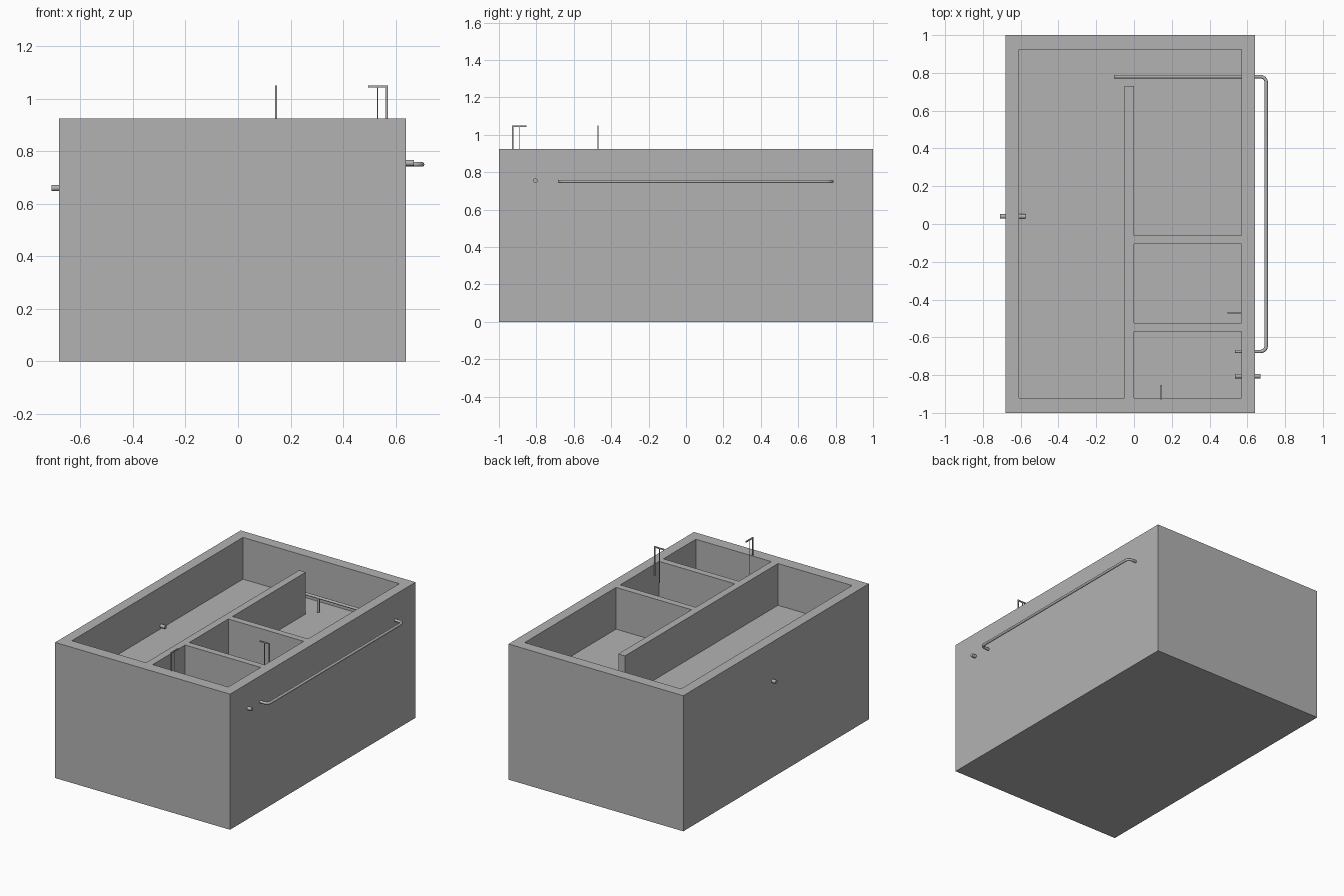
import bpy, bmesh, math
from mathutils import Vector

old = bpy.data.objects.get("Cube")
if old:
    bpy.data.objects.remove(old)

grey = bpy.data.materials.new("plain_grey")
grey.use_nodes = True
grey.diffuse_color = (0.45, 0.45, 0.45, 1)
grey.node_tree.nodes["Principled BSDF"].inputs["Base Color"].default_value = (0.45, 0.45, 0.45, 1)

TOP, FLOOR = 0.925, 0.64


def add_object(name, mesh):
    mesh.materials.clear()
    mesh.materials.append(grey)
    obj = bpy.data.objects.new(name, mesh)
    bpy.context.collection.objects.link(obj)
    return obj


# Tank: a block with one wide basin, an open return channel and two closed chambers
pockets = [(-0.61, -0.05, -0.92, 0.925), (-0.05, 0.0, 0.73, 0.925),
           (0.0, 0.57, -0.06, 0.925), (0.0, 0.57, -0.525, -0.105),
           (0.0, 0.57, -0.92, -0.57)]
xs = [-0.68, -0.61, -0.05, 0.0, 0.57, 0.64]
ys = [-1, -0.92, -0.57, -0.525, -0.105, -0.06, 0.73, 0.925, 1]
nx, ny = len(xs) - 1, len(ys) - 1


def height(i, j):
    if not (0 <= i < nx and 0 <= j < ny):
        return 0.0
    cx, cy = (xs[i] + xs[i + 1]) / 2, (ys[j] + ys[j + 1]) / 2
    inside = any(a < cx < b and c < cy < d for a, b, c, d in pockets)
    return FLOOR if inside else TOP


bm = bmesh.new()


def quad(*points):
    bm.faces.new([bm.verts.new(p) for p in points])


def wall(p, q, z0, z1):
    if z0 != z1:
        quad((*p, z0), (*q, z0), (*q, z1), (*p, z1))


for i in range(-1, nx):
    for j in range(-1, ny):
        h = height(i, j)
        if i >= 0 and j >= 0:
            for z in (h, 0.0):
                quad((xs[i], ys[j], z), (xs[i + 1], ys[j], z),
                     (xs[i + 1], ys[j + 1], z), (xs[i], ys[j + 1], z))
        if j >= 0:
            wall((xs[i + 1], ys[j]), (xs[i + 1], ys[j + 1]), h, height(i + 1, j))
        if i >= 0:
            wall((xs[i], ys[j + 1]), (xs[i + 1], ys[j + 1]), h, height(i, j + 1))
bmesh.ops.remove_doubles(bm, verts=bm.verts[:], dist=0.0001)
bmesh.ops.dissolve_limit(bm, angle_limit=0.01, verts=bm.verts[:], edges=bm.edges[:])
bmesh.ops.recalc_face_normals(bm, faces=bm.faces[:])
tank_mesh = bpy.data.meshes.new("tank")
bm.to_mesh(tank_mesh)
bm.free()
add_object("tank", tank_mesh)


# Pipes: round tubes along a path with rounded bends
def pipe(name, points, radius, bend=0.03):
    points = [Vector(p) for p in points]
    path = [points[0]]
    for a, b, c in zip(points, points[1:], points[2:]):
        u, v = (a - b).normalized(), (c - b).normalized()
        centre = b + (u + v) * bend
        for k in range(7):
            t = k / 6 * math.pi / 2
            path.append(centre - v * bend * math.cos(t) - u * bend * math.sin(t))
    path.append(points[-1])
    curve = bpy.data.curves.new(name + "_path", "CURVE")
    curve.dimensions = "3D"
    curve.bevel_depth = radius
    curve.bevel_resolution = 4
    curve.use_fill_caps = True
    spline = curve.splines.new("POLY")
    spline.points.add(len(path) - 1)
    for sp, p in zip(spline.points, path):
        sp.co = (*p, 1)
    helper = bpy.data.objects.new(name + "_path", curve)
    bpy.context.collection.objects.link(helper)
    mesh = bpy.data.meshes.new_from_object(
        helper.evaluated_get(bpy.context.evaluated_depsgraph_get()))
    bpy.data.objects.remove(helper)
    obj = add_object(name, mesh)
    bpy.ops.object.select_all(action="DESELECT")
    obj.select_set(True)
    bpy.context.view_layer.objects.active = obj
    bpy.ops.object.shade_smooth_by_angle(angle=math.radians(40))


pipe("return_pipe", [(0.535, -0.675, 0.75), (0.7, -0.675, 0.75),
                     (0.7, 0.78, 0.75), (-0.105, 0.78, 0.75)], 0.009)
pipe("return_pipe_drop", [(0.06, 0.78, 0.75), (0.06, 0.78, 0.65)], 0.009)
pipe("inlet_pipe", [(0.535, -0.805, 0.755), (0.67, -0.805, 0.755)], 0.012)
pipe("drain_pipe", [(-0.71, 0.04, 0.66), (-0.575, 0.04, 0.66)], 0.012)


# Sensor brackets: thin post, top arm and hanging rod
def box(name, centre, size):
    b = bmesh.new()
    bmesh.ops.create_cube(b, size=1)
    for v in b.verts:
        v.co = Vector(centre) + Vector([a * s for a, s in zip(v.co, size)])
    mesh = bpy.data.meshes.new(name)
    b.to_mesh(mesh)
    b.free()
    add_object(name, mesh)


def bracket(name, corner, inward):
    c, d = Vector(corner), Vector(inward)
    side = Vector((abs(d.y), abs(d.x), 0))
    along = Vector((abs(d.x), abs(d.y), 0))
    up = Vector((0, 0, 1))
    box(name + "_post", c + d * 0.004 - up * 0.1, side * 0.007 + along * 0.008 + up * 0.2)
    box(name + "_arm", c + d * 0.038 - up * 0.004, side * 0.007 + along * 0.076 + up * 0.008)
    box(name + "_rod", c + d * 0.04 - up * 0.12, side * 0.004 + along * 0.004 + up * 0.24)


bracket("middle_chamber_bracket", (0.57, -0.47, 1.05), (-1, 0, 0))
bracket("front_chamber_bracket", (0.145, -0.929, 1.05), (0, 1, 0))
